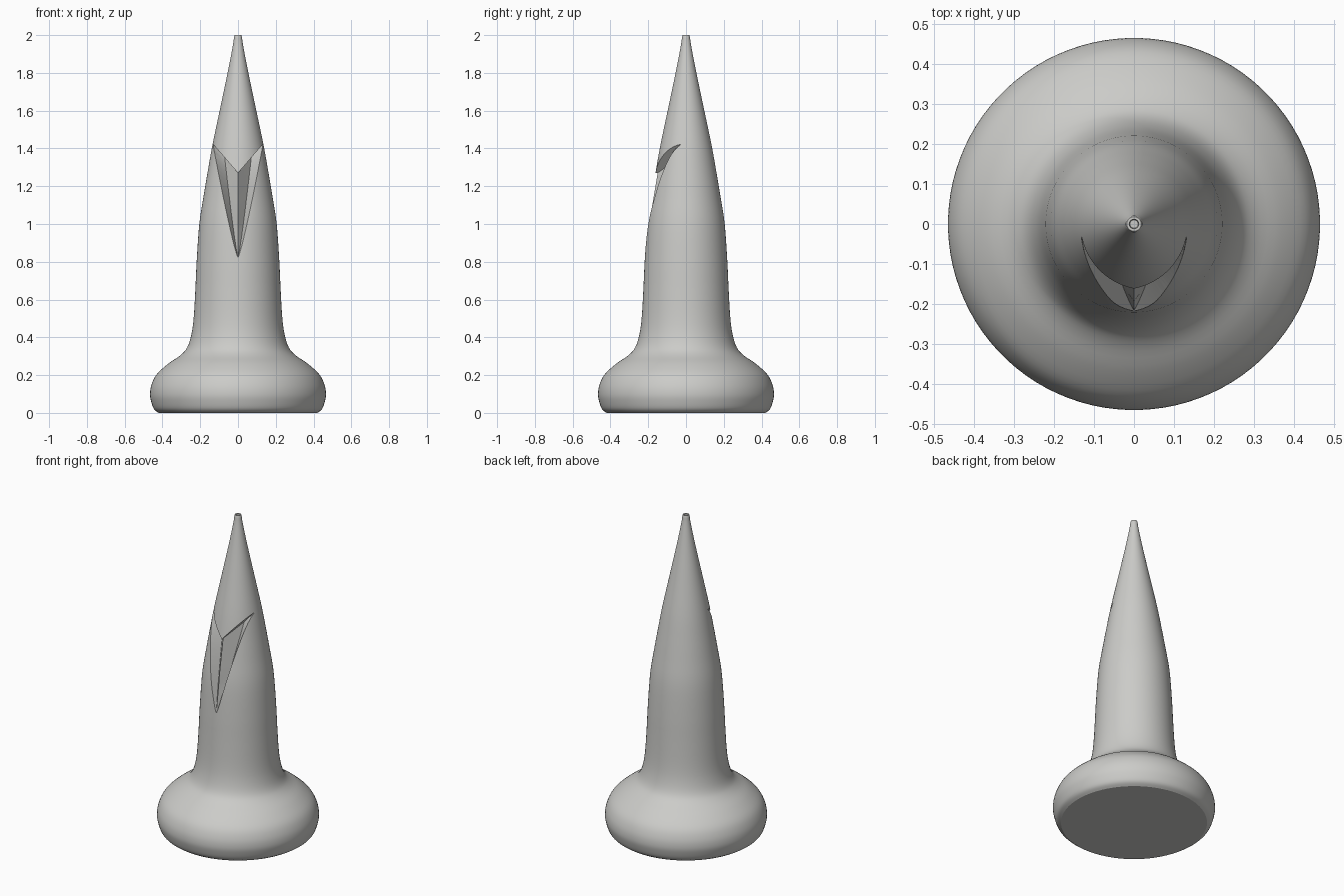
import bpy, bmesh, math

if "Cube" in bpy.data.objects:
    bpy.data.objects.remove(bpy.data.objects["Cube"])

grey = bpy.data.materials.new("warm grey")
grey.diffuse_color = (0.6, 0.6, 0.58, 1)
grey.use_nodes = True
grey.node_tree.nodes["Principled BSDF"].inputs["Base Color"].default_value = grey.diffuse_color

# Radius and height of the turned body, base to tip
KEYS = [(0.42, 0.0), (0.445, 0.02), (0.46, 0.06), (0.466, 0.1), (0.458, 0.15), (0.43, 0.205),
        (0.37, 0.26), (0.305, 0.305), (0.27, 0.345), (0.248, 0.41), (0.235, 0.5),
        (0.226, 0.65), (0.219, 0.8), (0.205, 1.0), (0.182, 1.15), (0.16, 1.28),
        (0.135, 1.42), (0.095, 1.61), (0.053, 1.81), (0.028, 1.94), (0.021, 1.99)]


def smooth(keys, steps=4):
    """Catmull-Rom curve through the key points."""
    out = []
    for i in range(len(keys) - 1):
        p = [keys[max(0, min(len(keys) - 1, i + k))] for k in (-1, 0, 1, 2)]
        for j in range(steps):
            t = j / steps
            out.append(tuple(0.5 * (2 * b + (c - a) * t + (2 * a - 5 * b + 4 * c - d) * t * t
                                    + (3 * b - a - 3 * c + d) * t ** 3)
                             for a, b, c, d in zip(*p)))
    return out + [keys[-1]]


CURVE = smooth(KEYS)


def radius(z):
    for (r0, z0), (r1, z1) in zip(CURVE, CURVE[1:]):
        if z0 <= z <= z1:
            return r0 + (r1 - r0) * (z - z0) / (z1 - z0)
    return CURVE[-1][0]


def make_object(name, bm):
    bmesh.ops.recalc_face_normals(bm, faces=bm.faces)
    if bm.calc_volume(signed=True) < 0:
        bmesh.ops.reverse_faces(bm, faces=bm.faces)
    mesh = bpy.data.meshes.new(name)
    bm.to_mesh(mesh)
    bm.free()
    mesh.materials.append(grey)
    obj = bpy.data.objects.new(name, mesh)
    bpy.context.collection.objects.link(obj)
    return obj


def volume(mesh):
    bm = bmesh.new()
    bm.from_mesh(mesh)
    result = bm.calc_volume()
    bm.free()
    return result


def bridge(bm, a, b):
    for i in range(len(a)):
        k = (i + 1) % len(a)
        bm.faces.new((a[i], a[k], b[k], b[i]))


# Turned body with a tiny dimple in the tip
SIDES = 96
bm = bmesh.new()
rings = []
for r, z in CURVE + [(0.018, 2.0), (0.012, 2.0), (0.01, 1.98)]:
    angles = [math.tau * (i + 0.5) / SIDES for i in range(SIDES)]
    rings.append([bm.verts.new((r * math.cos(a), r * math.sin(a), z)) for a in angles])
for lower, upper in zip(rings, rings[1:]):
    bridge(bm, lower, upper)
bm.faces.new(rings[0][::-1])
bm.faces.new(rings[-1])
body = make_object("tapered_body", bm)

# Notch cutter: two flutes beside a centre ridge, under a V-shaped roof
BOTTOM, ROOF, SLOPE = 0.82, 1.27, 1.154


def section(z):
    """Half cross-section: ridge, valley, lip, beyond the lip, far corner, far centre."""
    s = max(0.01, min(1.0, (z - BOTTOM) / 0.6))
    r = radius(z)
    xe = 0.132 * s ** 0.85
    lip = (xe, -math.sqrt(max(0, r * r - xe * xe)))
    valley = (0.078 * s ** 0.85, -0.216 + 0.2 * s)
    dx, dy = lip[0] - valley[0], lip[1] - valley[1]
    k = 0.05 / math.hypot(dx, dy)
    beyond = (lip[0] + dx * k, lip[1] + dy * k)
    return [(0, -r + 0.012 * min(1, 4 * s)), valley, lip, beyond, (beyond[0], -0.4), (0, -0.4)]


def column(i, side, steps=24):
    top = ROOF
    for _ in range(30):
        top = ROOF + SLOPE * section(top)[i][0]
    start = BOTTOM + 0.005
    points = []
    for j in range(steps + 1):
        z = start + (top - start) * j / steps
        x, y = section(z)[i]
        points.append((side * x, y, z))
    return points


bm = bmesh.new()
right = [[bm.verts.new(p) for p in column(i, 1)] for i in range(6)]
left = [[bm.verts.new(p) for p in column(i, -1)] for i in range(1, 5)]
loop = right + left[::-1]
levels = list(zip(*loop))
for lower, upper in zip(levels, levels[1:]):
    bridge(bm, lower, upper)
for half in (right, [right[0]] + left + [right[5]]):
    bm.faces.new([c[-1] for c in half])
    bm.faces.new([c[0] for c in half])
bmesh.ops.triangulate(bm, faces=bm.faces)
cutter = make_object("notch_cutter", bm)
cutter.hide_render = True

# Cut the notch with the first solver that leaves a sound body
whole = volume(body.data)
cut = body.modifiers.new("notch", 'BOOLEAN')
cut.operation, cut.object = 'DIFFERENCE', cutter
carved = None
for solver in ('EXACT', 'MANIFOLD', 'FLOAT'):
    cut.solver = solver
    bpy.context.view_layer.update()
    graph = bpy.context.evaluated_depsgraph_get()
    mesh = bpy.data.meshes.new_from_object(body.evaluated_get(graph))
    if len(mesh.polygons) > 1000 and 0.9 * whole < volume(mesh) < 0.9995 * whole:
        carved = mesh
        break
body.modifiers.clear()
if carved:
    body.data = carved
bpy.data.objects.remove(cutter)

# Smooth shading with sharp notch edges
bpy.context.view_layer.objects.active = body
body.select_set(True)
bpy.ops.object.shade_smooth_by_angle(angle=math.radians(30))
